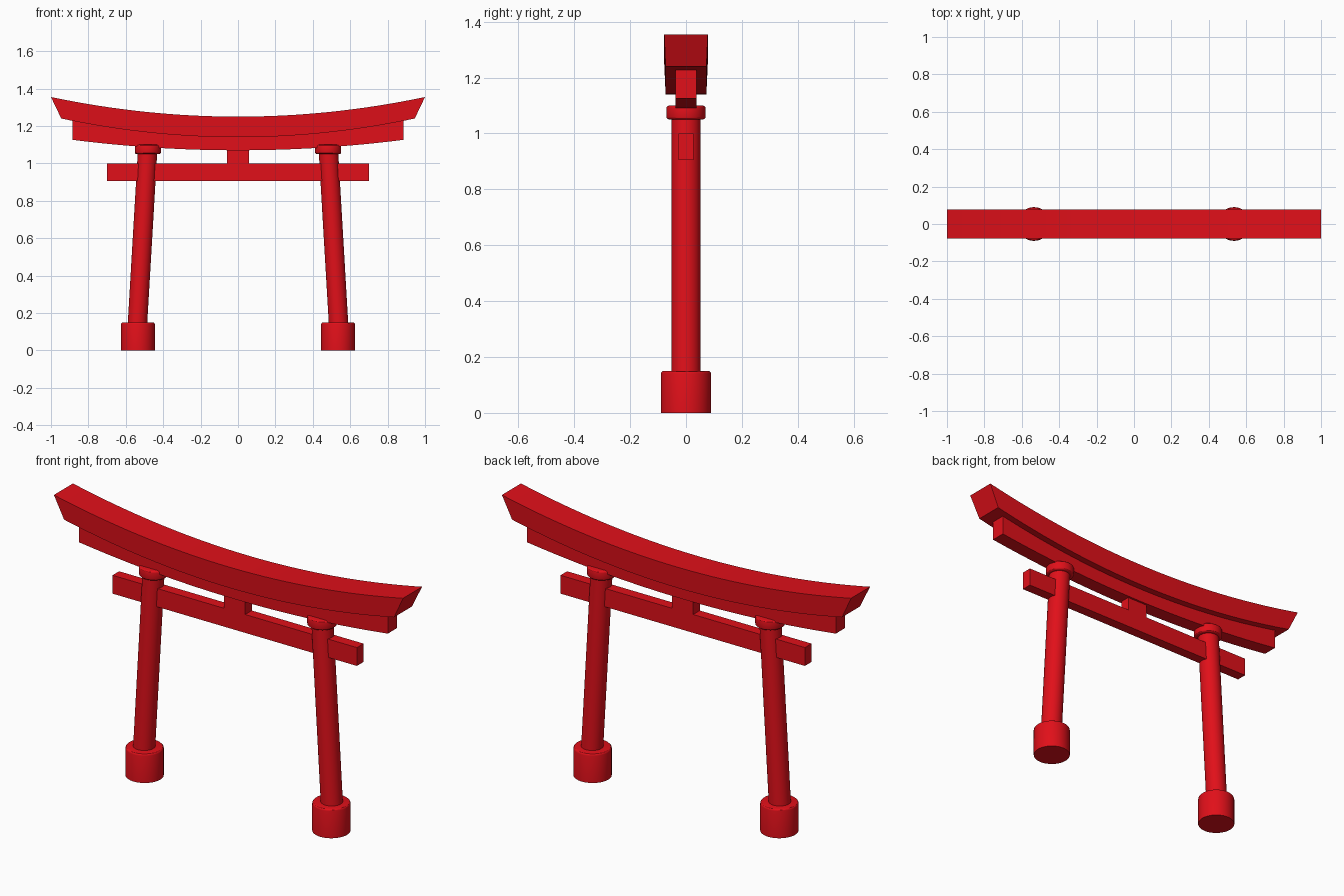
import bpy, bmesh, math

if "Cube" in bpy.data.objects:
    bpy.data.objects.remove(bpy.data.objects["Cube"])

red = bpy.data.materials.new("red_lacquer")
red.diffuse_color = (0.75, 0.005, 0.01, 1)
red.use_nodes = True
red.node_tree.nodes["Principled BSDF"].inputs["Base Color"].default_value = red.diffuse_color


def finish(name, bm):
    bmesh.ops.recalc_face_normals(bm, faces=bm.faces[:])
    mesh = bpy.data.meshes.new(name)
    bm.to_mesh(mesh)
    bm.free()
    mesh.shade_smooth()
    mesh.set_sharp_from_angle(angle=math.radians(30))
    mesh.materials.append(red)
    obj = bpy.data.objects.new(name, mesh)
    bpy.context.collection.objects.link(obj)
    return obj


def box(name, half_x, half_y, z0, z1):
    bm = bmesh.new()
    bmesh.ops.create_cube(bm, size=1)
    for v in bm.verts:
        v.co = (v.co.x * 2 * half_x, v.co.y * 2 * half_y,
                z0 + (v.co.z + 0.5) * (z1 - z0))
    return finish(name, bm)


def drum(name, x0, x1, radius, z0, z1, bevel=0, bevel_bottom=False):
    # Upright cylinder whose axis leans from x0 to x1
    bm = bmesh.new()
    bmesh.ops.create_cone(bm, cap_ends=True, segments=48,
                          radius1=radius, radius2=radius, depth=1)
    for v in bm.verts:
        t = v.co.z + 0.5
        v.co.x += x0 + (x1 - x0) * t
        v.co.z = z0 + (z1 - z0) * t
    if bevel:
        rims = [e for e in bm.edges
                if abs(e.verts[0].co.z - e.verts[1].co.z) < 1e-5
                and (bevel_bottom or e.verts[0].co.z > (z0 + z1) / 2)]
        bmesh.ops.bevel(bm, geom=rims, offset=bevel, segments=3,
                        profile=0.5, affect='EDGES')
    return finish(name, bm)


def curved_beam(name, top, bottom, steps=40):
    # top / bottom: half length, half depth, middle height, rise at the ends
    bm = bmesh.new()
    rings = []
    for i in range(steps + 1):
        t = -1 + 2 * i / steps
        ring = []
        for (hx, hy, z, rise), side in ((top, -1), (top, 1), (bottom, 1), (bottom, -1)):
            ring.append(bm.verts.new((t * hx, side * hy, z + rise * t * t)))
        rings.append(ring)
    for a, b in zip(rings, rings[1:]):
        for k in range(4):
            n = (k + 1) % 4
            bm.faces.new((a[k], a[n], b[n], b[k]))
    bm.faces.new(rings[0])
    bm.faces.new(rings[-1])
    return finish(name, bm)


# Upswept top lintel with slanted ends, and the narrower lintel below it
curved_beam("top_lintel", (1.0, 0.078, 1.25, 0.105), (0.945, 0.073, 1.14, 0.10))
curved_beam("under_lintel", (0.885, 0.038, 1.145, 0.088), (0.885, 0.038, 1.07, 0.056))

# Straight tie beam and centre strut
box("tie_beam", 0.70, 0.027, 0.905, 1.0)
box("centre_strut", 0.06, 0.027, 1.0, 1.09)

# Leaning pillars with bases and collars
for side, label in ((-1, "left"), (1, "right")):
    drum(label + "_base", side * 0.535, side * 0.535, 0.09, 0, 0.15, 0.01)
    drum(label + "_pillar", side * 0.543, side * 0.482, 0.052, 0.05, 1.09)
    drum(label + "_collar", side * 0.482, side * 0.482, 0.07, 1.05, 1.10, 0.01, True)
